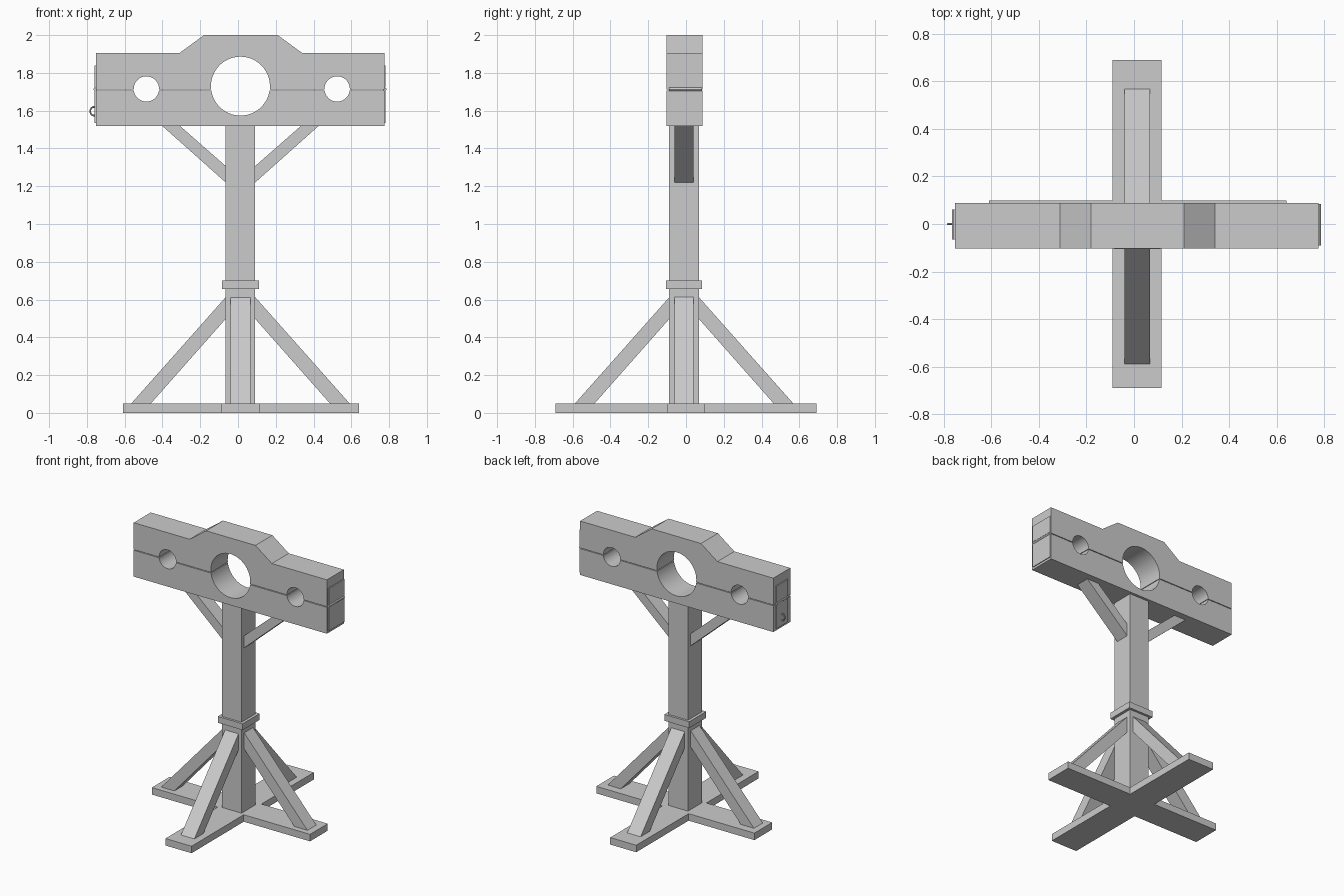
import bpy, bmesh, math

if "Cube" in bpy.data.objects:
    bpy.data.objects.remove(bpy.data.objects["Cube"])

CX, CY = 0.013, -0.01          # centre lines of the post


def prism(name, pts, axis, a, b, smooth=False):
    """Extrude a 2D profile along an axis from a to b."""
    place = {'x': lambda p, d: (d, p[0], p[1]),
             'y': lambda p, d: (p[0], d, p[1]),
             'z': lambda p, d: (p[0], p[1], d)}[axis]
    bm = bmesh.new()
    lo = [bm.verts.new(place(p, a)) for p in pts]
    hi = [bm.verts.new(place(p, b)) for p in pts]
    bm.faces.new(lo)
    bm.faces.new(hi[::-1])
    n = len(pts)
    for i in range(n):
        j = (i + 1) % n
        bm.faces.new((lo[i], hi[i], hi[j], lo[j]))
    bmesh.ops.recalc_face_normals(bm, faces=bm.faces)
    me = bpy.data.meshes.new(name)
    bm.to_mesh(me)
    bm.free()
    ob = bpy.data.objects.new(name, me)
    bpy.context.collection.objects.link(ob)
    if smooth:
        bpy.ops.object.select_all(action='DESELECT')
        ob.select_set(True)
        bpy.context.view_layer.objects.active = ob
        bpy.ops.object.shade_smooth_by_angle(angle=math.radians(30))
    return ob


def box(name, x0, x1, y0, y1, z0, z1):
    return prism(name, [(x0, y0), (x1, y0), (x1, y1), (x0, y1)], 'z', z0, z1)


def circle(cx, cz, r, n=12):
    return [(cx + r * math.cos(math.tau * i / n), cz + r * math.sin(math.tau * i / n))
            for i in range(n)]


# hole outlines along the split line, left to right
HOLES = [(-0.485, 1.715, 0.067), (CX, 1.73, 0.156), (0.525, 1.715, 0.067)]


def split_edge(h, upper):
    pts = []
    for cx, cz, r in HOLES:
        a = math.asin((h - cz) / r)
        t0 = math.pi - a
        t1 = a if upper else math.tau + a
        n = 28 if r > 0.1 else 18
        for i in range(n + 1):
            t = t0 + (t1 - t0) * i / n
            pts.append((cx + r * math.cos(t), cz + r * math.sin(t)))
    return pts


# neck boards
L, R, Y0, Y1 = -0.752, 0.775, -0.103, 0.088
prism('upper_board', [(L, 1.713)] + split_edge(1.713, True) +
      [(R, 1.713), (R, 1.905), (0.34, 1.905), (0.21, 2.0), (-0.18, 2.0), (-0.31, 1.905), (L, 1.905)],
      'y', Y0, Y1, True)
prism('lower_board', [(L, 1.708)] + split_edge(1.708, False) + [(R, 1.708), (R, 1.52), (L, 1.52)],
      'y', Y0, Y1, True)

# post and collar
box('post', -0.065, 0.091, -0.09, 0.07, 0.05, 1.52)
box('collar', -0.085, 0.111, -0.106, 0.086, 0.655, 0.70)

# cross-shaped foot
x0, x1, y0, y1 = -0.09, 0.116, -0.101, 0.099
prism('cross_foot', [(x0, -0.69), (x1, -0.69), (x1, y0), (0.64, y0), (0.64, y1), (x1, y1),
                     (x1, 0.69), (x0, 0.69), (x0, y1), (-0.61, y1), (-0.61, y0), (x0, y0)],
      'z', 0, 0.05)

# diagonal braces, mirrored about the post
low = [(0.076, 0.615), (0.578, 0.05), (0.474, 0.05), (0.076, 0.50)]
high = [(0.076, 1.218), (0.416, 1.521), (0.322, 1.521), (0.076, 1.305)]
for s, side in ((-1, 'left'), (1, 'right')):
    prism(f'foot_brace_{side}', [(CX + s * u, z) for u, z in low], 'y', -0.06, 0.04)
    prism(f'board_brace_{side}', [(CX + s * u, z) for u, z in high], 'y', -0.06, 0.04)
for s, side in ((-1, 'front'), (1, 'back')):
    prism(f'foot_brace_{side}', [(CY + s * u, z) for u, z in low], 'x', -0.039, 0.067)

# hinge on the right end, hasp on the left end
for part, za, zb in (('upper', 1.722, 1.84), ('lower', 1.535, 1.704)):
    box(f'hinge_plate_{part}', R, 0.781, -0.09, 0.085, za, zb)
    box(f'hasp_plate_{part}', -0.759, L, -0.065, 0.06, za, zb)
prism('hinge_pin', circle(0.777, 1.713, 0.009), 'y', -0.09, 0.085, True)
prism('hasp_pin', circle(-0.756, 1.713, 0.009), 'y', -0.065, 0.06, True)

# lock ring
bpy.ops.mesh.primitive_torus_add(major_radius=0.019, minor_radius=0.004, major_segments=20,
                                 minor_segments=8, location=(-0.763, 0, 1.597),
                                 rotation=(math.pi / 2, 0, 0))
ring = bpy.context.object
ring.name = 'lock_ring'
ring.scale = (1, 1.2, 1)
bpy.ops.object.shade_smooth_by_angle()
